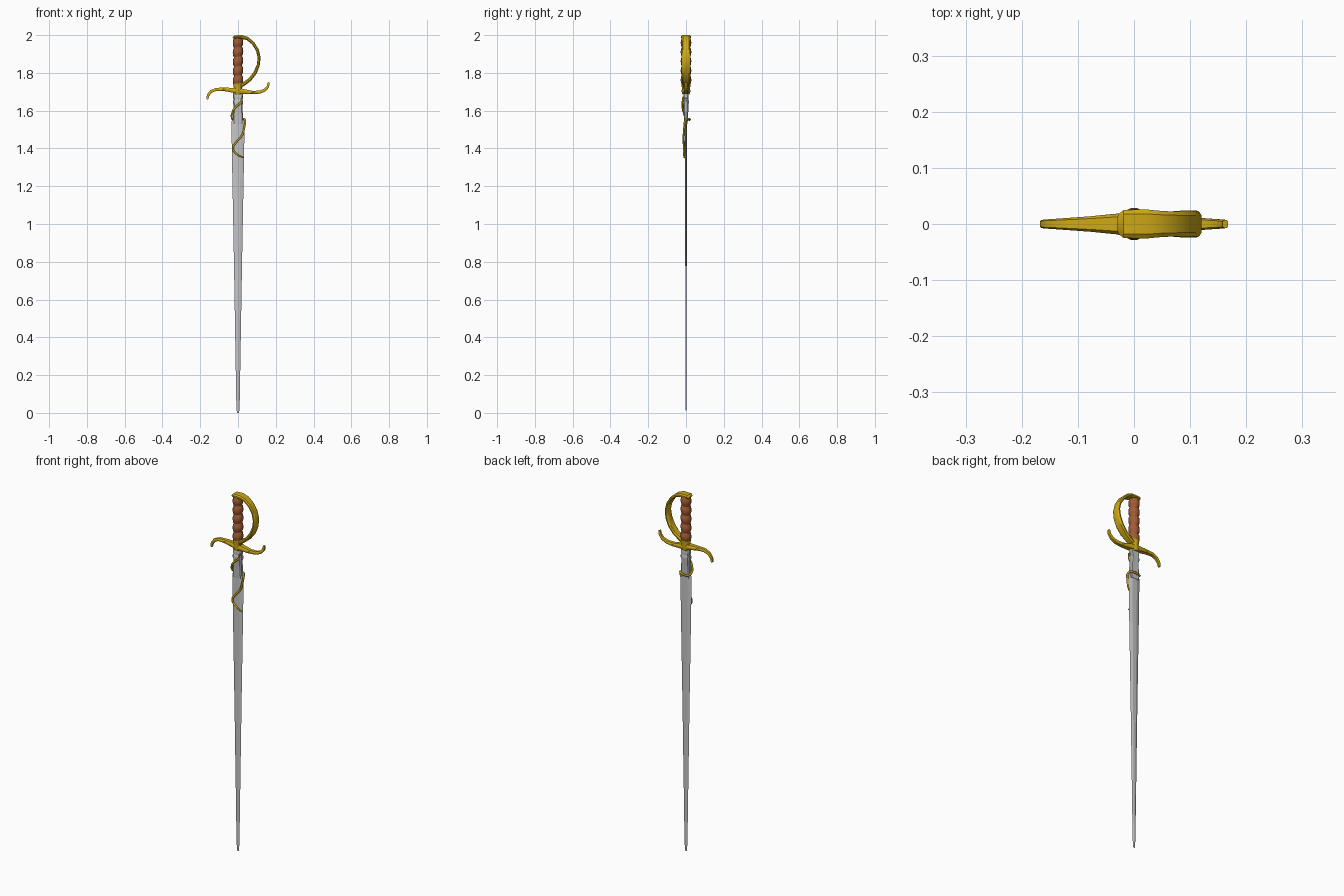
import bpy, bmesh, math
from mathutils import Vector

if "Cube" in bpy.data.objects:
    bpy.data.objects.remove(bpy.data.objects["Cube"])


def material(name, rgb):
    m = bpy.data.materials.new(name)
    m.diffuse_color = (*rgb, 1)
    m.use_nodes = True
    m.node_tree.nodes["Principled BSDF"].inputs["Base Color"].default_value = m.diffuse_color
    return m


STEEL = material("steel", (0.56, 0.56, 0.57))
GOLD = material("gold", (0.62, 0.40, 0.008))
LEATHER = material("brown leather", (0.36, 0.105, 0.035))


def loft(name, rings, mat, angle=35):
    """Skin a list of equal-length closed rings and cap both ends."""
    bm = bmesh.new()
    vs = [[bm.verts.new(p) for p in r] for r in rings]
    n = len(vs[0])
    for a, b in zip(vs, vs[1:]):
        for i in range(n):
            j = (i + 1) % n
            bm.faces.new((a[i], a[j], b[j], b[i]))
    bm.faces.new(vs[0][::-1])
    bm.faces.new(vs[-1])
    bmesh.ops.recalc_face_normals(bm, faces=bm.faces)
    me = bpy.data.meshes.new(name)
    bm.to_mesh(me)
    bm.free()
    ob = bpy.data.objects.new(name, me)
    bpy.context.collection.objects.link(ob)
    me.materials.append(mat)
    bpy.ops.object.select_all(action='DESELECT')
    ob.select_set(True)
    bpy.context.view_layer.objects.active = ob
    bpy.ops.object.shade_smooth_by_angle(angle=math.radians(angle))
    return ob


def strap(name, path, mat):
    """Sweep a chamfered bar along x-z points: (x, z, half width y, half thickness)."""
    rings = []
    for i, (x, z, w, t) in enumerate(path):
        a, b = path[max(i - 1, 0)], path[min(i + 1, len(path) - 1)]
        d = Vector((b[0] - a[0], 0, b[1] - a[1])).normalized()
        n = Vector((-d.z, 0, d.x))
        sec = [(1, .4), (.7, 1), (-.7, 1), (-1, .4), (-1, -.4), (-.7, -1), (.7, -1), (1, -.4)]
        rings.append([Vector((x, 0, z)) + Vector((0, w * u, 0)) + n * (t * v) for u, v in sec])
    return loft(name, rings, mat)


def hexagon(z, w, t):
    """Flat six-sided blade section with sharp edges."""
    return [(w, 0, z), (w * .4, t, z), (-w * .4, t, z), (-w, 0, z), (-w * .4, -t, z), (w * .4, -t, z)]


def chamfer_box(z, w, d):
    c = min(w, d) * .45
    return [(w, d - c, z), (w - c, d, z), (c - w, d, z), (-w, d - c, z),
            (-w, c - d, z), (c - w, -d, z), (w - c, -d, z), (w, c - d, z)]


def ellipse(z, a, b, tilt=0, n=14):
    return [(a * math.cos(k * math.tau / n), b * math.sin(k * math.tau / n),
             z + tilt * math.cos(k * math.tau / n)) for k in range(n)]


# blade
loft("blade", [hexagon(z, w, t) for z, w, t in (
    (0, .006, .0008), (.05, .009, .003), (.8, .0215, .004), (1.3, .031, .005),
    (1.54, .035, .006), (1.55, .031, .006))], STEEL, 10)

# squared blade root with raised bands
loft("blade_root", [chamfer_box(z, w, d) for z, w, d in (
    (1.53, .024, .008), (1.56, .026, .011), (1.63, .024, .013), (1.64, .027, .015),
    (1.652, .027, .015), (1.656, .024, .013), (1.664, .024, .013), (1.668, .027, .014),
    (1.68, .027, .013), (1.70, .024, .010))], STEEL)

# S-shaped crossguard
strap("crossguard", [
    (-.163, 1.66, .007, .005), (-.158, 1.682, .008, .007), (-.142, 1.702, .009, .008),
    (-.115, 1.713, .011, .008), (-.075, 1.713, .014, .009), (-.035, 1.709, .018, .012),
    (0, 1.706, .021, .016), (.035, 1.701, .018, .012), (.075, 1.696, .014, .009),
    (.115, 1.698, .011, .008), (.142, 1.709, .009, .008), (.158, 1.727, .008, .007),
    (.163, 1.75, .007, .005)], GOLD)

# collar between guard and grip
loft("collar", [ellipse(z, r, r) for z, r in (
    (1.685, .018), (1.70, .024), (1.72, .022), (1.735, .025), (1.755, .026))], GOLD)

# knuckle bow with pommel plate
strap("knuckle_bow", [
    (-.026, 1.985, .018, .006), (-.018, 1.99, .025, .009), (.02, 1.990, .026, .010),
    (.05, 1.982, .023, .009), (.08, 1.957, .022, .008), (.103, 1.92, .022, .008),
    (.112, 1.88, .023, .008), (.107, 1.84, .024, .008), (.090, 1.80, .024, .009),
    (.063, 1.765, .022, .009), (.03, 1.741, .020, .010), (-.005, 1.722, .018, .011)], GOLD)

# bulging grip, slightly tilted wraps
rings, count, low, high = [], 5, 1.737, 1.985
step = (high - low) / count
for i in range(count):
    for f, r in ((0.02, .022), (.2, .027), (.5, .029), (.8, .027), (.98, .022)):
        z = low + step * (i + f)
        tilt = 0 if z < 1.745 or z > 1.975 else .004
        rings.append(ellipse(z, r * .96, r, tilt))
loft("grip", rings, LEATHER, 40)

# gold vine winding round the blade
pts = [(.022, -.016, 1.675), (.016, -.018, 1.645), (-.012, -.018, 1.62), (-.028, -.013, 1.595),
       (-.033, 0, 1.562), (-.022, .015, 1.552), (.022, .016, 1.556), (.036, 0, 1.553),
       (.033, -.009, 1.51), (.022, -.012, 1.47), (-.008, -.012, 1.435), (-.027, -.011, 1.40),
       (-.012, -.011, 1.375), (.028, -.009, 1.35)]
cu = bpy.data.curves.new("vine", 'CURVE')
cu.dimensions = '3D'
cu.bevel_depth = .0055
cu.bevel_resolution = 1
cu.resolution_u = 4
cu.use_fill_caps = True
sp = cu.splines.new('BEZIER')
sp.bezier_points.add(len(pts) - 1)
for bp, p in zip(sp.bezier_points, pts):
    bp.co = p
    bp.handle_left_type = bp.handle_right_type = 'AUTO'
sp.bezier_points[0].radius = sp.bezier_points[-1].radius = .6
cu.materials.append(GOLD)
vine = bpy.data.objects.new("vine", cu)
bpy.context.collection.objects.link(vine)
bpy.ops.object.select_all(action='DESELECT')
vine.select_set(True)
bpy.context.view_layer.objects.active = vine
bpy.ops.object.convert(target='MESH')
